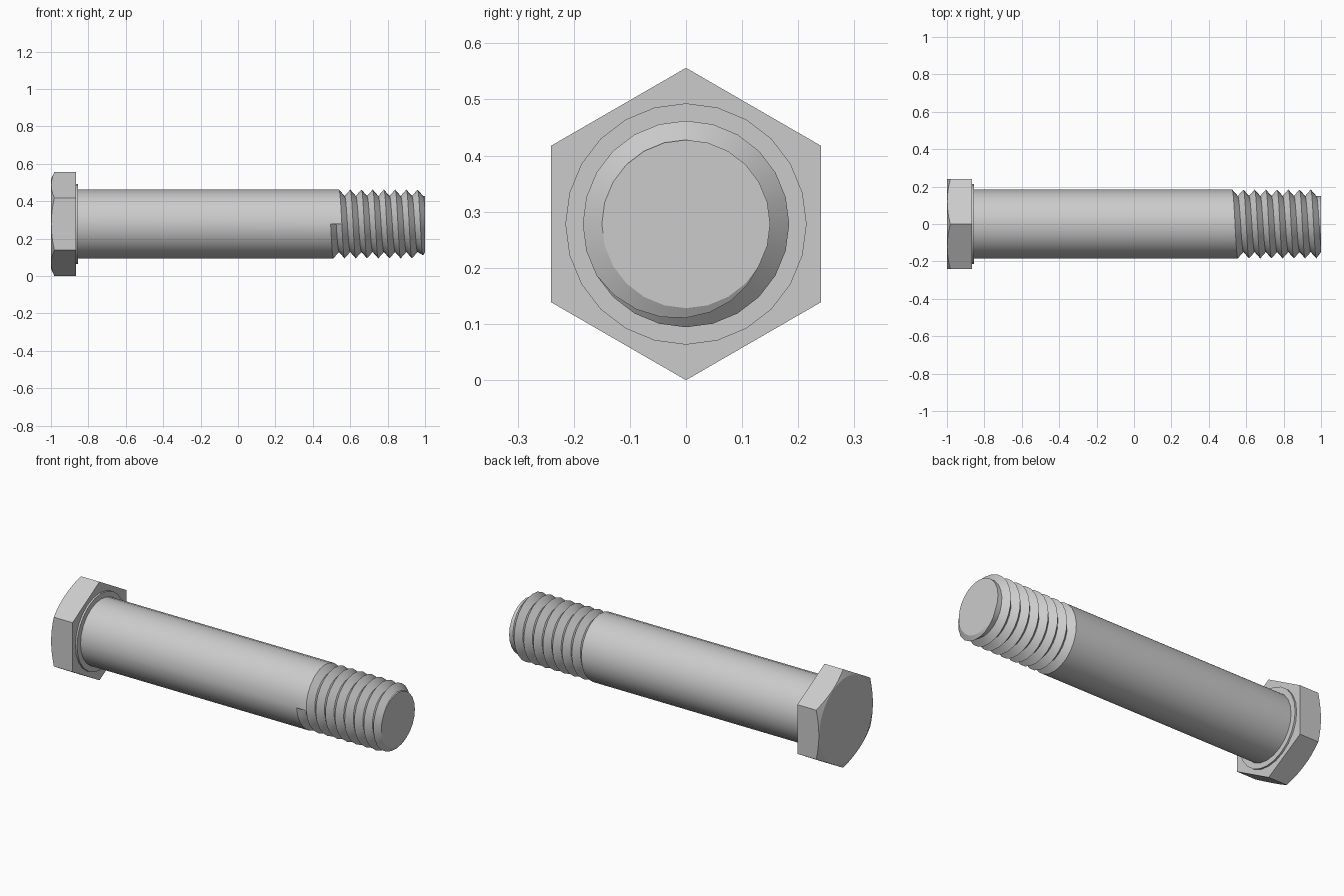
import bpy, bmesh, math

if "Cube" in bpy.data.objects:
    bpy.data.objects.remove(bpy.data.objects["Cube"], do_unlink=True)

AXIS_Z = 0.278                    # height of the bolt axis
SEGS = 24                         # sides of the round parts
SHANK_R, ROOT_R = 0.184, 0.15
THREAD_X, PITCH, END_X = 0.495, 0.06, 1.0

steel = bpy.data.materials.new("grey steel")
steel.use_nodes = True
steel.diffuse_color = (0.6, 0.6, 0.6, 1)
steel.node_tree.nodes["Principled BSDF"].inputs["Base Color"].default_value = (0.6, 0.6, 0.6, 1)


def ring_point(x, r, angle):
    return (x, r * math.cos(angle), AXIS_Z + r * math.sin(angle))


def finish(name, bm):
    """Weld, orient and shade a mesh, then link it as a named part."""
    bmesh.ops.remove_doubles(bm, verts=bm.verts, dist=1e-4)
    bmesh.ops.recalc_face_normals(bm, faces=bm.faces)
    mesh = bpy.data.meshes.new(name)
    bm.to_mesh(mesh)
    bm.free()
    obj = bpy.data.objects.new(name, mesh)
    bpy.context.collection.objects.link(obj)
    mesh.materials.append(steel)
    bpy.ops.object.select_all(action='DESELECT')
    obj.select_set(True)
    bpy.context.view_layer.objects.active = obj
    bpy.ops.object.shade_smooth_by_angle(angle=math.radians(20))
    return obj


def skin(bm, columns):
    """Join neighbouring lengthwise columns of vertices with quads."""
    for a, b in zip(columns, columns[1:]):
        for k in range(len(a) - 1):
            bm.faces.new((a[k], a[k + 1], b[k + 1], b[k]))


def lathe(name, segs, profile):
    """Closed solid around the bolt axis; profile(angle) gives (x, r) pairs."""
    bm = bmesh.new()
    cols = []
    for j in range(segs):
        a = 2 * math.pi * j / segs
        cols.append([bm.verts.new(ring_point(x, r, a)) for x, r in profile(a)])
    skin(bm, cols + cols[:1])
    bm.faces.new([c[0] for c in cols])
    bm.faces.new([c[-1] for c in cols])
    return finish(name, bm)


# Hexagonal head, its outer face turned down to a circle
def head_profile(angle):
    apothem, face_r = 0.241, 0.238
    off = (angle + math.pi / 6) % (math.pi / 3) - math.pi / 6
    r = apothem / math.cos(off)
    return [(-1.0, face_r), (-1.0 + (r - face_r) * 0.45, r), (-0.865, r)]


lathe("hex_head", 48, head_profile)

# Thin washer face under the head
lathe("washer_face", SEGS, lambda a: [(-0.87, 0.215), (-0.855, 0.215)])


# Shank with a right-handed V thread: crests and roots climb along the columns
def thread_point(t, k):
    x = min(THREAD_X + PITCH * (t + k / 2), END_X)
    r = ROOT_R if k % 2 else SHANK_R
    return x, min(r, ROOT_R + 1.73 * (END_X - x))      # end chamfer


bm = bmesh.new()
columns = []
half_turns = math.ceil((END_X - THREAD_X) / (PITCH / 2)) 
for j in range(SEGS + 1):
    t = j / SEGS
    pts = [(-0.87, SHANK_R), (THREAD_X, SHANK_R)]
    pts += [thread_point(t, k) for k in range(half_turns + 1)]
    angle = math.pi + 2 * math.pi * t
    columns.append([bm.verts.new(ring_point(x, r, angle)) for x, r in pts])
skin(bm, columns)
bm.faces.new([c[0] for c in columns[:-1]])             # hidden end under the head
bm.faces.new([c[-1] for c in columns[:-1]])            # flat tip
bm.faces.new(columns[0][2:5])                          # wall where the groove starts
finish("threaded_shank", bm)
